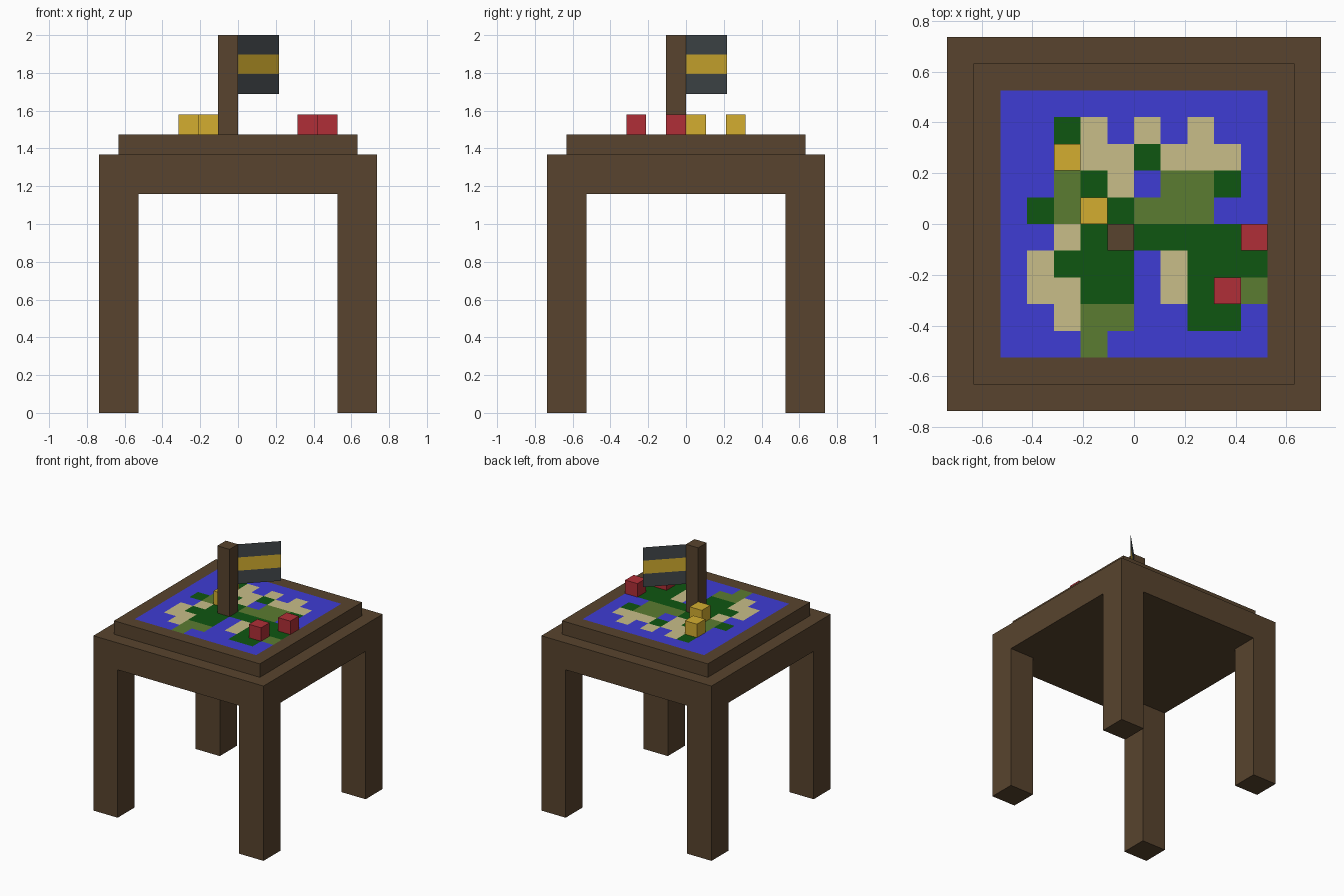
import bpy
import bmesh

U = 2 / 19  # one block of the model's grid

cube = bpy.data.objects.get("Cube")
if cube:
    bpy.data.objects.remove(cube, do_unlink=True)


def material(name, r, g, b):
    linear = [(c / 255 / 12.92) if c < 11 else ((c / 255 + 0.055) / 1.055) ** 2.4 for c in (r, g, b)]
    mat = bpy.data.materials.new(name)
    mat.use_nodes = True
    mat.diffuse_color = (*linear, 1)
    bsdf = next(n for n in mat.node_tree.nodes if n.type == 'BSDF_PRINCIPLED')
    bsdf.inputs["Base Color"].default_value = (*linear, 1)
    return mat


wood = material("dark wood", 88, 68, 46)
water = material("water blue", 62, 60, 212)
sand = material("sand", 200, 190, 136)
forest = material("forest green", 15, 86, 17)
grass = material("grass green", 91, 124, 49)
gold = material("gold", 212, 174, 48)
red = material("red", 176, 47, 55)
charcoal = material("charcoal", 66, 72, 75)


def finish(bm, name, mats):
    mesh = bpy.data.meshes.new(name)
    bm.to_mesh(mesh)
    bm.free()
    for mat in mats:
        mesh.materials.append(mat)
    obj = bpy.data.objects.new(name, mesh)
    bpy.context.collection.objects.link(obj)
    return obj


def box(name, low, high, mat):
    """Box between two corners given in blocks."""
    bm = bmesh.new()
    bmesh.ops.create_cube(bm, size=1)
    for v in bm.verts:
        v.co = [(h if c > 0 else l) * U for c, l, h in zip(v.co, low, high)]
    return finish(bm, name, [mat])


# Table legs and frame
for side, x in (("right", -7), ("left", 5)):
    for end, y in (("front", -7), ("back", 5)):
        box(f"{end}_{side}_leg", (x, y, 0), (x + 2, y + 2, 11), wood)
box("table_frame", (-7, -7, 11), (7, 7, 13), wood)

# Raised board: wooden rim around a map of square tiles, back row first
TILES = [
    "~~~~~~~~~~",
    "~~fs~s~s~~",
    "~~sssfsss~",
    "~~gfs~ggf~",
    "~fgffggg~~",
    "~~sfffffff",
    "~sfff~sfff",
    "~ssff~sffg",
    "~~sgg~~ff~",
    "~~~g~~~~~~",
]
bm = bmesh.new()
bmesh.ops.create_grid(bm, x_segments=12, y_segments=12, size=6 * U)
for face in bm.faces:
    centre = face.calc_center_median() / U
    col, row = int(centre.x + 6) - 1, 10 - int(centre.y + 6)
    if 0 <= col < 10 and 0 <= row < 10:
        face.material_index = 1 + "~sfg".index(TILES[row][col])
rim = [e for e in bm.edges if e.is_boundary]
walls = bmesh.ops.extrude_edge_only(bm, edges=rim)["geom"]
for item in walls:
    if isinstance(item, bmesh.types.BMVert):
        item.co.z -= U
    elif isinstance(item, bmesh.types.BMFace):
        item.material_index = 0
bmesh.ops.recalc_face_normals(bm, faces=bm.faces)
top = max(bm.faces, key=lambda f: f.calc_center_median().z)
if top.normal.z < 0:
    bmesh.ops.reverse_faces(bm, faces=bm.faces)
bmesh.ops.translate(bm, verts=bm.verts, vec=(0, 0, 14 * U))
finish(bm, "map_board", [wood, water, sand, forest, grass])

# Game pieces
for name, x, y, mat in (
    ("gold_piece_back", -3, 2, gold),
    ("gold_piece_middle", -2, 0, gold),
    ("red_piece_side", 4, -1, red),
    ("red_piece_front", 3, -3, red),
):
    box(name, (x, y, 14), (x + 1, y + 1, 15), mat)

# Flag pole and striped flag running diagonally from its corner
box("flag_pole", (-1, -1, 14), (0, 0, 19), wood)
bm = bmesh.new()
for stripe in range(3):
    z = 16.05 + stripe * 2.95 / 3
    corners = ((0, z), (2.07, z), (2.07, z + 2.95 / 3), (0, z + 2.95 / 3))
    face = bm.faces.new([bm.verts.new((d * U, d * U, h * U)) for d, h in corners])
    face.material_index = stripe % 2
bmesh.ops.remove_doubles(bm, verts=bm.verts, dist=0.001)
finish(bm, "flag", [charcoal, gold])
